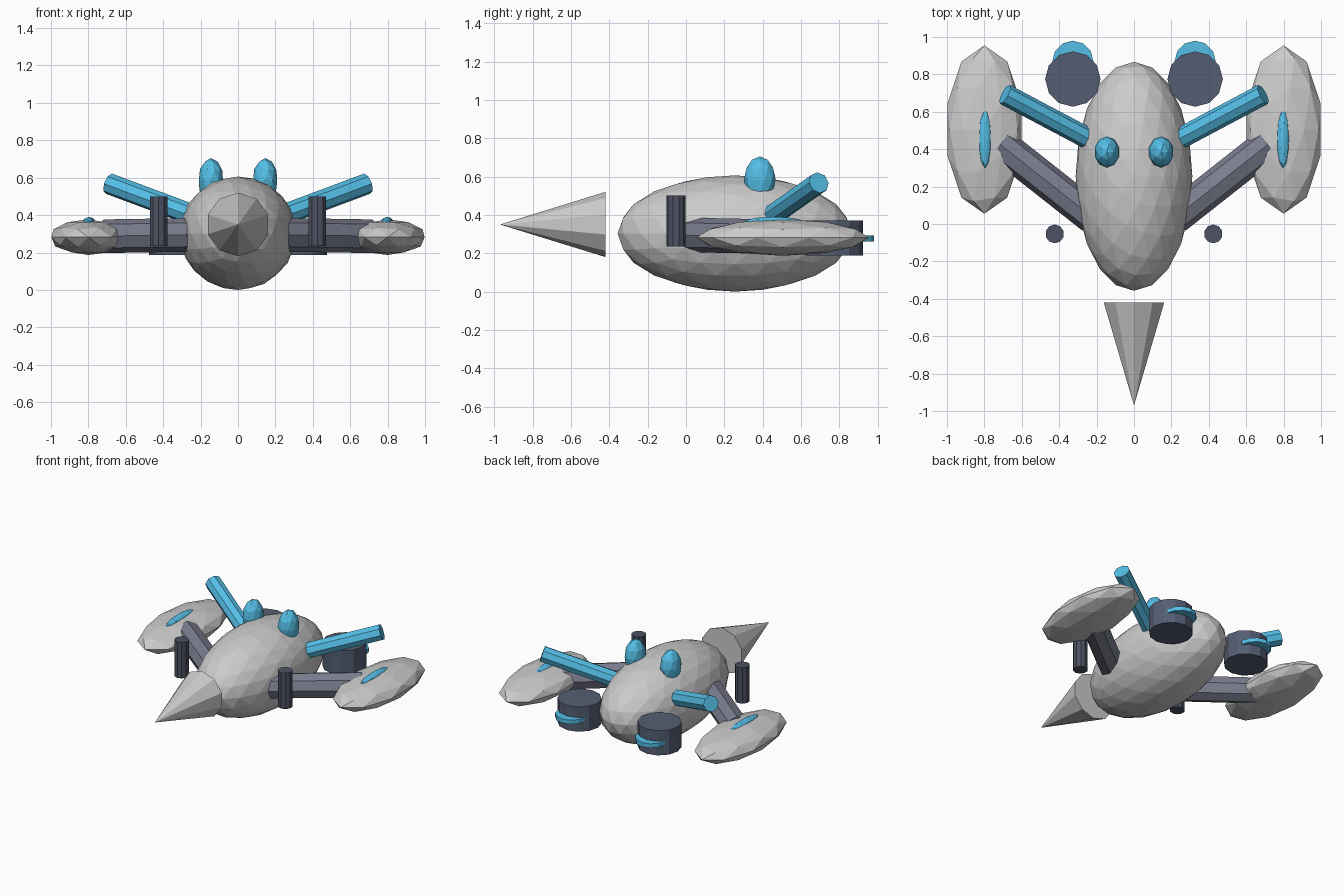
import bpy
import math
from mathutils import Vector

if "Cube" in bpy.data.objects:
    bpy.data.objects.remove(bpy.data.objects["Cube"])


def material(name, rgb):
    m = bpy.data.materials.new(name)
    m.diffuse_color = (*rgb, 1)
    m.use_nodes = True
    m.node_tree.nodes["Principled BSDF"].inputs["Base Color"].default_value = m.diffuse_color
    return m


CYAN = material("cyan", (0.09, 0.52, 0.80))
SLATE = material("slate", (0.09, 0.11, 0.17))
DARK = material("dark_grey", (0.075, 0.085, 0.125))
STEEL = material("steel", (0.20, 0.21, 0.28))


def finish(name, mat):
    o = bpy.context.object
    o.name = name
    if mat:
        o.data.materials.append(mat)
    return o


def ellipsoid(name, loc, radii, level=2, mat=None):
    bpy.ops.mesh.primitive_ico_sphere_add(subdivisions=level, radius=1, location=loc)
    o = finish(name, mat)
    o.scale = radii
    return o


def rod(name, a, b, r, sides, mat=None, tip=None):
    a, b = Vector(a), Vector(b)
    d = b - a
    bpy.ops.mesh.primitive_cone_add(vertices=sides, radius1=r, radius2=r if tip is None else tip,
                                    depth=d.length, location=(a + b) / 2)
    o = finish(name, mat)
    o.rotation_euler = d.to_track_quat('Z', 'Y').to_euler()
    return o


# central hull and nose cone
ellipsoid("hull", (0, 0.255, 0.303), (0.312, 0.612, 0.303), 3)
rod("nose_cone", (0, -0.42, 0.35), (0, -0.97, 0.35), 0.17, 10, None, 0)

# mirrored pairs
for side, s in (("right", 1), ("left", -1)):
    ellipsoid(f"{side}_dome", (s * 0.145, 0.385, 0.585), (0.068, 0.083, 0.12), 2, CYAN)
    rod(f"{side}_antenna_rod", (s * 0.2, 0.433, 0.385), (s * 0.69, 0.693, 0.568), 0.057, 8, CYAN)
    rod(f"{side}_arm", (s * 0.22, 0.035, 0.295), (s * 0.715, 0.425, 0.287), 0.09, 8, STEEL)
    # side pod with its inset light
    pod = ellipsoid(f"{side}_pod", (s * 0.8, 0.505, 0.282), (s * 0.208, 0.45, 0.095), 2)
    if s < 0:
        pod.data.flip_normals()
        pod.scale.x = 0.208
        for v in pod.data.vertices:
            v.co.x *= -1
    ellipsoid(f"{side}_pod_light", (s * 0.797, 0.458, 0.362), (0.034, 0.16, 0.028), 2, CYAN)
    # rear engine with glow disc
    rod(f"{side}_engine", (s * 0.327, 0.775, 0.188), (s * 0.327, 0.775, 0.37), 0.148, 12, SLATE)
    rod(f"{side}_engine_glow", (s * 0.327, 0.87, 0.262), (s * 0.327, 0.87, 0.292), 0.11, 12, CYAN)
    # front upright post
    rod(f"{side}_post", (s * 0.424, -0.053, 0.235), (s * 0.424, -0.053, 0.5), 0.05, 10, DARK)
